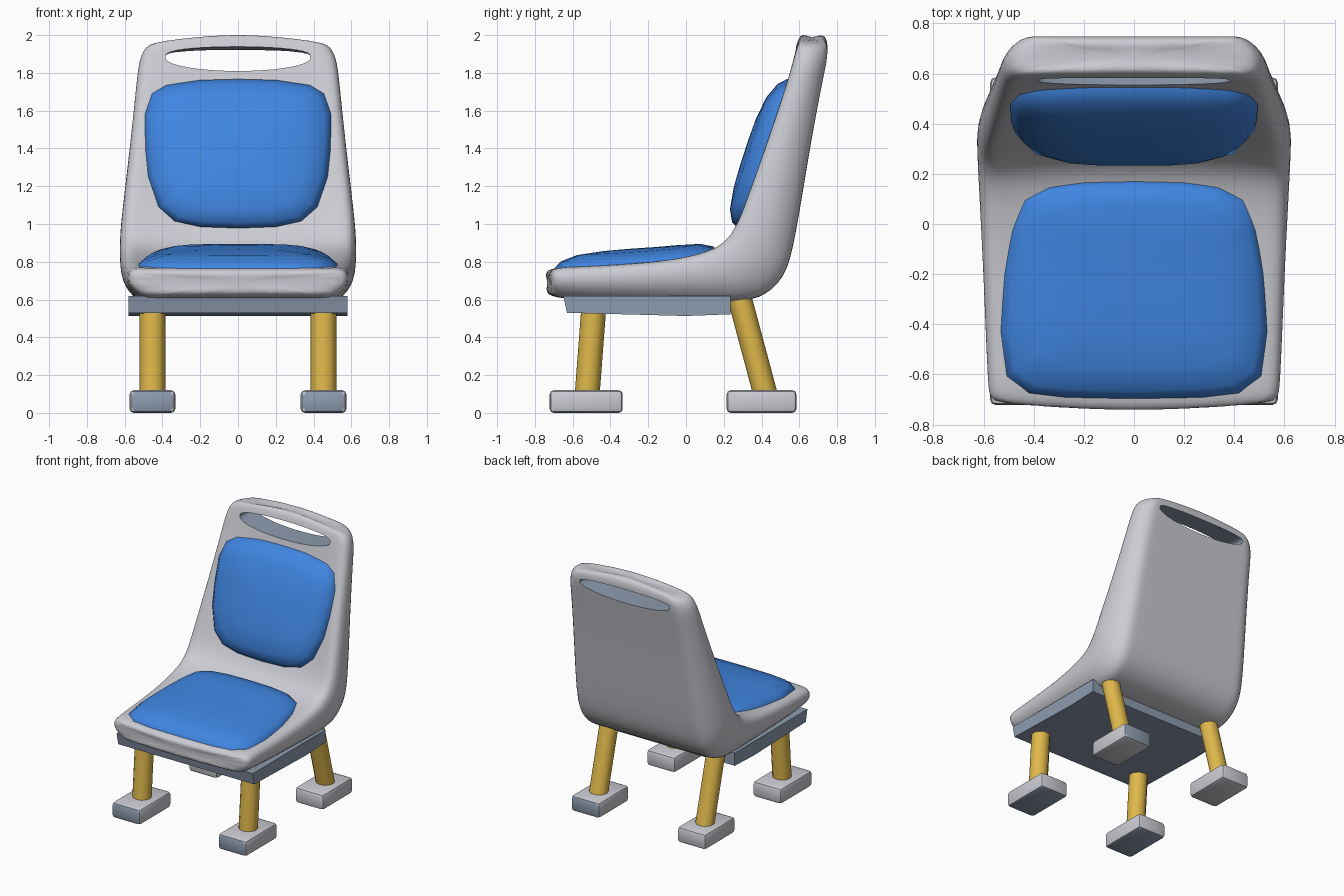
import bpy, bmesh, math
from mathutils import Vector

if "Cube" in bpy.data.objects:
    bpy.data.objects.remove(bpy.data.objects["Cube"])


def material(name, rgb):
    m = bpy.data.materials.new(name)
    m.diffuse_color = (*rgb, 1)
    m.use_nodes = True
    m.node_tree.nodes["Principled BSDF"].inputs["Base Color"].default_value = m.diffuse_color
    return m


GREY = material("light grey plastic", (0.60, 0.605, 0.65))
SLATE = material("slate metal", (0.27, 0.33, 0.43))
BLUE = material("blue fabric", (0.05, 0.235, 0.75))
YELLOW = material("yellow paint", (0.74, 0.48, 0.07))


def make(name, verts, faces, mats):
    me = bpy.data.meshes.new(name)
    bm = bmesh.new()
    vs = [bm.verts.new((float(p[0]), float(p[1]), float(p[2]))) for p in verts]
    for f in faces:
        bm.faces.new([vs[i] for i in f])
    bmesh.ops.recalc_face_normals(bm, faces=bm.faces[:])
    bm.to_mesh(me)
    bm.free()
    for m in mats:
        me.materials.append(m)
    ob = bpy.data.objects.new(name, me)
    bpy.context.collection.objects.link(ob)
    return ob


def loft(rings):
    n = len(rings[0])
    verts = [p for r in rings for p in r]
    faces = [(k * n + i, k * n + (i + 1) % n, (k + 1) * n + (i + 1) % n, (k + 1) * n + i)
             for k in range(len(rings) - 1) for i in range(n)]
    faces += [tuple(range(n)), tuple(range(len(verts) - n, len(verts)))]
    return verts, faces


def bake(ob):
    dg = bpy.context.evaluated_depsgraph_get()
    me = bpy.data.meshes.new_from_object(ob.evaluated_get(dg))
    ob.modifiers.clear()
    ob.data = me


def smooth(ob, deg=40):
    bpy.ops.object.select_all(action='DESELECT')
    ob.select_set(True)
    bpy.context.view_layer.objects.active = ob
    bpy.ops.object.shade_smooth_by_angle(angle=math.radians(deg))


# Shell: stations along the seat and up the back
# (inner y, inner z, outer y, outer z, half width, hollow, corner sweep y, corner drop z)
stations = [
    (-.755, .735, -.75, .645, .565, 0, .03, 0),
    (-.715, .772, -.71, .608, .582, 0, .025, 0),
    (-.55, .776, -.50, .597, .590, .03, .01, 0),
    (-.15, .80, -.10, .590, .606, .06, 0, 0),
    (.08, .845, .20, .586, .620, .08, 0, 0),
    (.20, .90, .39, .595, .627, .1, 0, 0),
    (.265, 1.0, .525, .71, .630, .1, 0, 0),
    (.31, 1.12, .575, .90, .617, .12, 0, 0),
    (.42, 1.42, .655, 1.40, .574, .12, 0, 0),
    (.52, 1.71, .715, 1.72, .542, .08, 0, 0),
    (.568, 1.88, .748, 1.88, .528, 0, 0, .02),
    (.592, 1.985, .752, 1.975, .495, 0, 0, .04),
    (.62, 2.012, .72, 2.012, .42, 0, 0, .04)]
cols = [-.93, -.8, -.4, 0, .4, .8, .93]
rings = []
for uy, uz, ly, lz, w, hollow, sweep, drop in stations:
    U, L = Vector((0, uy, uz)), Vector((0, ly, lz))
    depth = {.93: 0, .8: hollow * .4, .4: hollow, 0: hollow}
    prof = [(f, depth[abs(f)]) for f in cols] + [(1, .15), (1, .6)]
    prof += [(-f * .93, 1) for f in cols] + [(-1, .6), (-1, .15)]
    rings.append([U.lerp(L, t) + Vector((f * w, sweep * f * f, -drop * f * f)) for f, t in prof])
shell = make("seat_shell", *loft(rings), [GREY, SLATE])
shell.modifiers.new("smooth", 'SUBSURF').levels = 2
bake(shell)
top = max(v.co.z for v in shell.data.vertices)
for v in shell.data.vertices:
    if v.co.z > 1.5:
        v.co.z = 1.5 + (v.co.z - 1.5) * .5 / (top - 1.5)

# Handle opening through the top of the back, lined in slate
rings = []
for y, lift in ((.45, .025), (.9, -.02)):
    ring = []
    for i in range(40):
        a = 2 * math.pi * i / 40
        s = math.sin(a)
        z = 1.88 + (.047 * s ** .6 + lift * s if s > 1e-6 else .07 * s)
        ring.append((.385 * math.cos(a), y, z))
    rings.append(ring)
cutter = make("handle_cutter", *loft(rings), [GREY, SLATE])
for p in cutter.data.polygons:
    p.material_index = 1
cutter.hide_render = True
mod = shell.modifiers.new("handle", 'BOOLEAN')
mod.operation, mod.object, mod.solver = 'DIFFERENCE', cutter, 'EXACT'
bake(shell)
bpy.data.objects.remove(cutter)
smooth(shell, 45)


# Cushions: half outline mirrored, rings shrinking toward a domed middle
def cushion(name, half, centre, place):
    outline = half + [(-x, v) for x, v in half[-2:0:-1]]
    rings = []
    for scale, h in ((1, -.06), (1, 0), (.93, .42), (.75, .78), (.45, .96), (.15, 1)):
        rings.append([place(x * scale, centre + (v - centre) * scale, h) for x, v in outline])
    ob = make(name, *loft(rings), [BLUE])
    smooth(ob, 50)


def curve(pts, v):
    for (a, p), (b, q) in zip(pts, pts[1:]):
        if v <= b:
            return p + (q - p) * (v - a) / (b - a)
    return pts[-1][1]


seat_base = [(-.70, .765), (-.4, .78), (-.1, .80), (.05, .825), (.2, .86)]
cushion("seat_cushion",
        [(0, .172), (.2, .168), (.34, .15), (.44, .10), (.49, -.02), (.52, -.2), (.533, -.43),
         (.51, -.61), (.42, -.675), (.27, -.692), (0, -.697)], -.22,
        lambda x, y, h: (x, y, curve(seat_base, y) + (.082 * h if h > 0 else h)))
cushion("back_cushion",
        [(0, 1.767), (.2, 1.762), (.38, 1.735), (.455, 1.69), (.493, 1.58), (.49, 1.4),
         (.475, 1.25), (.42, 1.09), (.335, 1.015), (.2, .985), (0, .978)], 1.38,
        lambda x, z, h: (x, .285 + (z - 1) * .325 - (.1 * h if h > 0 else h), z))

# Tray under the seat
side = [(-.65, .62), (-.63, .53), (0, .513), (.235, .522), (.235, .62)]
make("under_seat_tray", *loft([[(x, y, z) for y, z in side] for x in (-.58, .58)]), [SLATE])


# Legs and feet
def leg(name, x, bottom, upper):
    rings = []
    for y, z in (bottom, upper):
        rings.append([(x + .068 * math.cos(a), y + .066 * math.sin(a), z)
                      for a in (2 * math.pi * i / 12 for i in range(12))])
    smooth(make(name, *loft(rings), [YELLOW]))


def foot(name, x, y0, y1, slate_rule):
    rings = [[(x + sx * .121, y, z) for sx, z in ((-1, 0), (1, 0), (1, .12), (-1, .12))]
             for y in (y0, y1)]
    ob = make(name, *loft(rings), [GREY, SLATE])
    mod = ob.modifiers.new("bevel", 'BEVEL')
    mod.width, mod.segments = .022, 2
    bake(ob)
    for p in ob.data.polygons:
        p.material_index = int(slate_rule(p.normal))
    smooth(ob, 30)


for label, s in (("left", -1), ("right", 1)):
    x = s * .453
    leg("front_leg_" + label, x, (-.523, .10), (-.488, .56))
    leg("rear_leg_" + label, x, (.42, .10), (.278, .63))
    foot("front_foot_" + label, x, -.722, -.335, lambda n: n.y < -.9 or n.z < -.9)
    foot("rear_foot_" + label, x, .215, .585, lambda n, s=s: s > 0 and n.y > .9)
